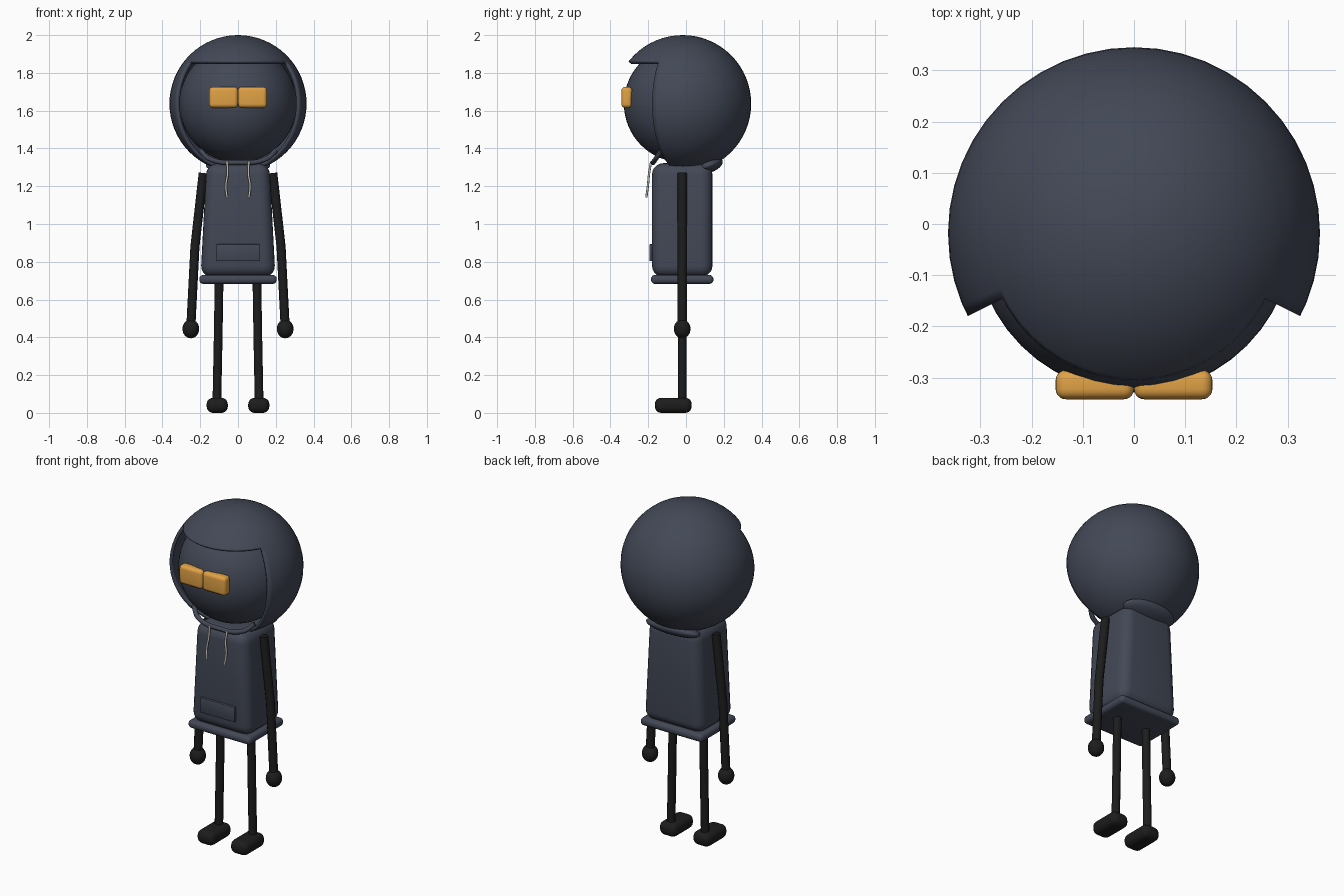
import bpy, bmesh, math
from mathutils import Vector, Matrix

old = bpy.data.objects.get("Cube")
if old:
    bpy.data.objects.remove(old, do_unlink=True)


def material(name, rgb):
    m = bpy.data.materials.new(name)
    m.use_nodes = True
    m.diffuse_color = (*rgb, 1)
    m.node_tree.nodes["Principled BSDF"].inputs["Base Color"].default_value = (*rgb, 1)
    return m


slate = material("slate_blue", (0.055, 0.065, 0.093))
black = material("soft_black", (0.012, 0.012, 0.012))
amber = material("amber", (0.75, 0.36, 0.06))
cream = material("cream", (0.55, 0.52, 0.46))
MID_Y = -0.02


def finish(name, bm, mat, location=(0, 0, 0), angle=40):
    bmesh.ops.recalc_face_normals(bm, faces=bm.faces)
    mesh = bpy.data.meshes.new(name)
    bm.to_mesh(mesh)
    bm.free()
    ob = bpy.data.objects.new(name, mesh)
    bpy.context.collection.objects.link(ob)
    ob.location = location
    mesh.materials.append(mat)
    bpy.ops.object.select_all(action="DESELECT")
    ob.select_set(True)
    bpy.context.view_layer.objects.active = ob
    bpy.ops.object.shade_smooth_by_angle(angle=math.radians(angle))
    return ob


def ball(name, centre, radii, mat, tilt=0):
    bm = bmesh.new()
    bmesh.ops.create_uvsphere(bm, u_segments=48, v_segments=32, radius=1)
    bmesh.ops.scale(bm, vec=radii, verts=bm.verts)
    bmesh.ops.rotate(bm, matrix=Matrix.Rotation(tilt, 3, "X"), verts=bm.verts)
    return finish(name, bm, mat, centre)


def rounded_box(name, low, high, bevel, mat, top_scale=1, segments=5):
    low, high = Vector(low), Vector(high)
    bm = bmesh.new()
    bmesh.ops.create_cube(bm, size=1)
    bmesh.ops.scale(bm, vec=high - low, verts=bm.verts)
    for v in bm.verts:
        if v.co.z > 0:
            v.co.x *= top_scale
    bmesh.ops.bevel(bm, geom=bm.edges[:], offset=bevel, segments=segments,
                    profile=0.5, affect="EDGES", clamp_overlap=True)
    return finish(name, bm, mat, (low + high) / 2)


def tube(name, points, radius, mat, smooth=False):
    curve = bpy.data.curves.new(name, "CURVE")
    curve.dimensions = "3D"
    curve.bevel_depth = radius
    curve.bevel_resolution = 4
    curve.use_fill_caps = True
    if smooth:
        spline = curve.splines.new("BEZIER")
        spline.bezier_points.add(len(points) - 1)
        for p, co in zip(spline.bezier_points, points):
            p.co = co
            p.handle_left_type = p.handle_right_type = "AUTO"
    else:
        spline = curve.splines.new("POLY")
        spline.points.add(len(points) - 1)
        for p, co in zip(spline.points, points):
            p.co = (*co, 1)
    spline.use_smooth = True
    curve.materials.append(mat)
    ob = bpy.data.objects.new(name, curve)
    bpy.context.collection.objects.link(ob)
    return ob


# Hood: sphere shell with the front wedge below the brim cut away
HEAD = (0, -0.018, 1.637)
BRIM = 0.222
EDGE = math.radians(26.5)
bm = bmesh.new()
bmesh.ops.create_uvsphere(bm, u_segments=48, v_segments=32, radius=0.363)
cuts = [(0, 0, 1)] + [(s * math.sin(EDGE), math.cos(EDGE), 0) for s in (1, -1)]
for normal in cuts:
    bmesh.ops.bisect_plane(bm, geom=bm.verts[:] + bm.edges[:] + bm.faces[:],
                           plane_co=(0, 0, BRIM if normal[2] else 0), plane_no=normal)
opening = []
for f in bm.faces:
    c = f.calc_center_median()
    if c.z < BRIM and -c.y > abs(c.x) * math.tan(EDGE):
        opening.append(f)
bmesh.ops.delete(bm, geom=opening, context="FACES")
hood = finish("hood", bm, slate, HEAD)
shell = hood.modifiers.new("thickness", "SOLIDIFY")
shell.thickness = 0.018
shell.offset = -1

# Face, hood gather at the nape, and drawstring channel
ball("face", HEAD, (0.311, 0.311, 0.311), slate)
ball("hood_gather", (0, 0.122, 1.31), (0.17, 0.076, 0.038), slate, math.radians(20))
tube("hood_hem", [(-0.2, -0.13, 1.39), (-0.15, -0.16, 1.345), (0, -0.175, 1.325),
                  (0.15, -0.16, 1.345), (0.2, -0.13, 1.39)], 0.013, slate, True)

# Body
rounded_box("torso", (-0.198, -0.18, 0.72), (0.198, 0.14, 1.322), 0.06, slate, 0.84)
rounded_box("waistband", (-0.205, -0.185, 0.683), (0.205, 0.145, 0.73), 0.021, slate)
rounded_box("front_pocket", (-0.114, -0.194, 0.803), (0.114, -0.172, 0.893), 0.005, slate, 1, 2)

# Mirrored parts
for side, s in (("left", 1), ("right", -1)):
    rounded_box(side + "_lens", (min(0, s * 0.153), -0.342, 1.615),
                (max(0, s * 0.153), -0.285, 1.726), 0.02, amber)
    tube(side + "_arm", [(s * 0.184, MID_Y, 1.27), (s * 0.228, MID_Y, 0.88),
                         (s * 0.25, MID_Y, 0.45)], 0.024, black)
    ball(side + "_hand", (s * 0.25, MID_Y, 0.445), (0.044, 0.044, 0.05), black)
    tube(side + "_leg", [(s * 0.1, MID_Y, 0.71), (s * 0.105, MID_Y, 0.4),
                         (s * 0.112, MID_Y, 0.05)], 0.023, black)
    rounded_box(side + "_foot", (s * 0.11 - 0.056, -0.165, 0),
                (s * 0.11 + 0.056, 0.03, 0.08), 0.034, black)
    tube(side + "_drawstring", [(s * 0.058, -0.185, 1.33), (s * 0.055, -0.195, 1.27),
                                (s * 0.064, -0.202, 1.2), (s * 0.058, -0.21, 1.14)],
         0.006, cream, True)
